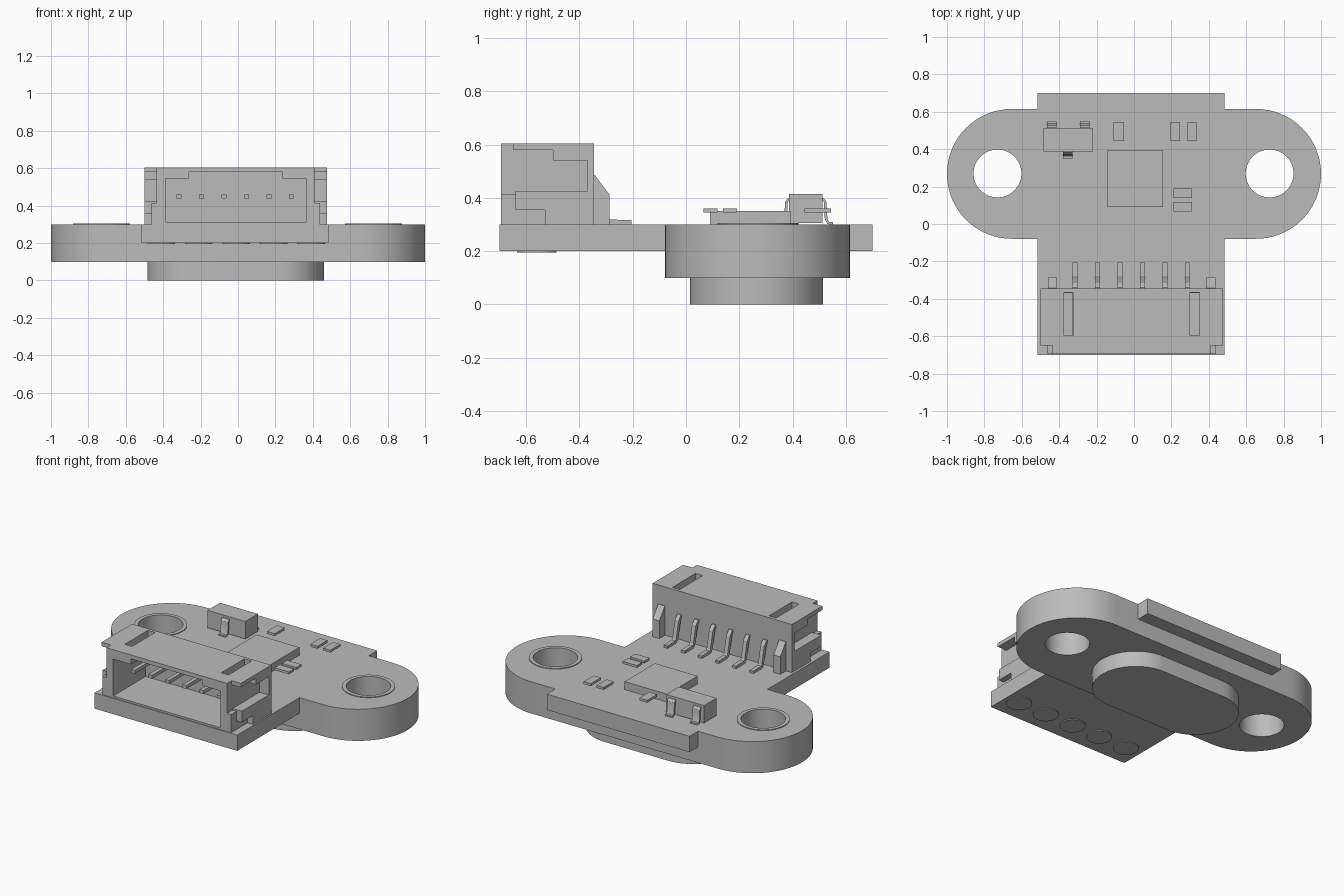
import bpy
import bmesh
from math import pi, sin, cos
from mathutils import Vector

cube = bpy.data.objects.get("Cube")
if cube:
    bpy.data.objects.remove(cube, do_unlink=True)

grey = bpy.data.materials.new("plain grey")
grey.use_nodes = True
GREY = (0.5, 0.5, 0.5, 1)
grey.diffuse_color = GREY
grey.node_tree.nodes["Principled BSDF"].inputs["Base Color"].default_value = GREY


def prism(name, points, low, high, axis="z", smooth=False):
    """Extrude a 2D outline along one axis."""
    place = {"z": lambda a, b, h: Vector((a, b, h)),
             "y": lambda a, b, h: Vector((a, h, b)),
             "x": lambda a, b, h: Vector((h, a, b))}[axis]
    bm = bmesh.new()
    base = bm.faces.new([bm.verts.new(place(a, b, low)) for a, b in points])
    top = bmesh.ops.extrude_face_region(bm, geom=[base])["geom"]
    bmesh.ops.translate(bm, verts=[v for v in top if isinstance(v, bmesh.types.BMVert)],
                        vec=place(0, 0, high - low))
    bmesh.ops.recalc_face_normals(bm, faces=bm.faces)
    mesh = bpy.data.meshes.new(name)
    bm.to_mesh(mesh)
    bm.free()
    mesh.materials.append(grey)
    obj = bpy.data.objects.new(name, mesh)
    bpy.context.collection.objects.link(obj)
    if smooth:
        shade(obj)
    return obj


def shade(obj):
    bpy.ops.object.select_all(action="DESELECT")
    obj.select_set(True)
    bpy.context.view_layer.objects.active = obj
    bpy.ops.object.shade_smooth_by_angle(angle=pi / 6)


def box(name, x, y, z):
    outline = [(x[0], y[0]), (x[1], y[0]), (x[1], y[1]), (x[0], y[1])]
    return prism(name, outline, min(z), max(z))


def arc(cx, cy, r, start, end, steps):
    return [(cx + r * cos(start + (end - start) * i / steps),
             cy + r * sin(start + (end - start) * i / steps)) for i in range(steps + 1)]


def circle(cx, cy, r):
    return arc(cx, cy, r, 0, 2 * pi, 48)[:-1]


def stadium(cx, cy, half, r):
    return (arc(cx + half - r, cy, r, -pi / 2, pi / 2, 32)
            + arc(cx - half + r, cy, r, pi / 2, 3 * pi / 2, 32))


def combine(obj, other, operation):
    """Apply a boolean and delete the helper."""
    mod = obj.modifiers.new("combine", "BOOLEAN")
    mod.operation = operation
    mod.solver = "EXACT"
    mod.object = other
    bpy.ops.object.select_all(action="DESELECT")
    obj.select_set(True)
    bpy.context.view_layer.objects.active = obj
    bpy.ops.object.modifier_apply(modifier=mod.name)
    bpy.data.objects.remove(other, do_unlink=True)


def ribbon(points, t):
    """Outline of a bent strip of thickness t around a path."""
    left, right = [], []
    path = [Vector(p) for p in points]
    for i, p in enumerate(path):
        d = (path[min(i + 1, len(path) - 1)] - path[max(i - 1, 0)]).normalized()
        n = Vector((-d.y, d.x)) * t / 2
        left.append(tuple(p + n))
        right.append(tuple(p - n))
    return left + right[::-1]


# Base plate: rounded flange joined with the circuit board, then drilled
base = prism("base_plate", stadium(0, 0.268, 1, 0.347), 0.1, 0.3)
combine(base, box("board", (-0.515, 0.485), (-0.7, 0.7), (0.2, 0.3)), "UNION")
for side, hx in (("right", -0.73), ("left", 0.725)):
    combine(base, prism("drill", circle(hx, 0.27, 0.128), 0, 0.4), "DIFFERENCE")
    rim = prism(f"hole_rim_{side}", circle(hx, 0.27, 0.152), 0.295, 0.305)
    combine(rim, prism("drill", circle(hx, 0.27, 0.128), 0, 0.4), "DIFFERENCE")
    shade(rim)
shade(base)

# Underside: raised boss and round solder pads
prism("bottom_boss", stadium(-0.0125, 0.265, 0.4725, 0.25), 0, 0.105, smooth=True)
for i in range(5):
    prism(f"solder_pad_{i + 1}", circle(-0.41 + 0.2 * i, -0.56, 0.074), 0.195, 0.202, smooth=True)

# Connector shell with a stepped opening and roof slots
CX = -0.0125
shell = box("connector_shell", (CX - 0.4225, CX + 0.4225), (-0.695, -0.345), (0.299, 0.605))
opening = [(s * x + CX, z) for s, x, z in
           ((-1, 0.375, 0.312), (1, 0.375, 0.312), (1, 0.375, 0.545), (1, 0.25, 0.545),
            (1, 0.25, 0.58), (-1, 0.25, 0.58), (-1, 0.25, 0.545), (-1, 0.375, 0.545))]
combine(shell, prism("opening", opening, -0.8, -0.37, "y"), "DIFFERENCE")
for s in (-1, 1):
    slot_x = sorted((CX + s * 0.3125, CX + s * 0.3625))
    combine(shell, box("slot", slot_x, (-0.595, -0.365), (0.5, 0.7)), "DIFFERENCE")

# Side flanges, ledges and mounting tabs, mirrored about the connector centre
for s, side in ((-1, "right"), (1, "left")):
    wing = sorted((CX + s * 0.4215, CX + s * 0.4875))
    box(f"roof_wing_{side}", wing, (-0.65, -0.345), (0.58, 0.605))
    box(f"rear_flange_{side}", wing, (-0.37, -0.345), (0.299, 0.581))
    box(f"upper_ledge_{side}", wing, (-0.5, -0.369), (0.54, 0.581))
    box(f"lower_ledge_{side}", wing, (-0.64, -0.369), (0.355, 0.425))
    box(f"ledge_foot_{side}", wing, (-0.53, -0.369), (0.299, 0.356))
    post = sorted((CX + s * 0.4215, CX + s * 0.45))
    box(f"mount_post_{side}", post, (-0.695, -0.52), (0.299, 0.415))
    tab = sorted((CX + s * 0.4, CX + s * 0.447))
    prism(f"mount_tab_{side}", [(-0.35, 0.3), (-0.287, 0.3), (-0.287, 0.412), (-0.342, 0.485),
                                (-0.35, 0.485)], *tab, "x")

# Contact pins: straight inside, bent down to a foot behind
pin_shape = ribbon([(-0.6, 0.45), (-0.34, 0.45), (-0.325, 0.43), (-0.3, 0.322),
                    (-0.285, 0.308), (-0.205, 0.305)], 0.022)
for i in range(6):
    x = -0.315 + 0.12 * i
    prism(f"contact_pin_{i + 1}", pin_shape, x - 0.013, x + 0.013, "x")

# Sensor chip and small thin components
box("square_chip", (-0.145, 0.155), (0.09, 0.393), (0.299, 0.35))
for i, (x, y, w, d) in enumerate(((-0.082, 0.495, 0.055, 0.1), (0.22, 0.495, 0.05, 0.1),
                                  (0.31, 0.495, 0.05, 0.1), (0.26, 0.165, 0.1, 0.052),
                                  (0.26, 0.092, 0.1, 0.052))):
    box(f"small_component_{i + 1}", (x - w / 2, x + w / 2), (y - d / 2, y + d / 2), (0.345, 0.36))

# Three-legged package with bent leads
box("package_body", (-0.485, -0.22), (0.387, 0.513), (0.305, 0.415))
bend = ((-0.01, 0.395), (0.006, 0.395), (0.014, 0.385), (0.018, 0.32), (0.026, 0.306), (0.043, 0.304))
for name, x, y, s in (("back_right", -0.44, 0.508, 1), ("back_left", -0.263, 0.508, 1),
                      ("front", -0.355, 0.391, -1)):
    lead = ribbon([(y + s * a, z) for a, z in bend], 0.01)
    prism(f"package_lead_{name}", lead, x - 0.025, x + 0.025, "x", smooth=True)
